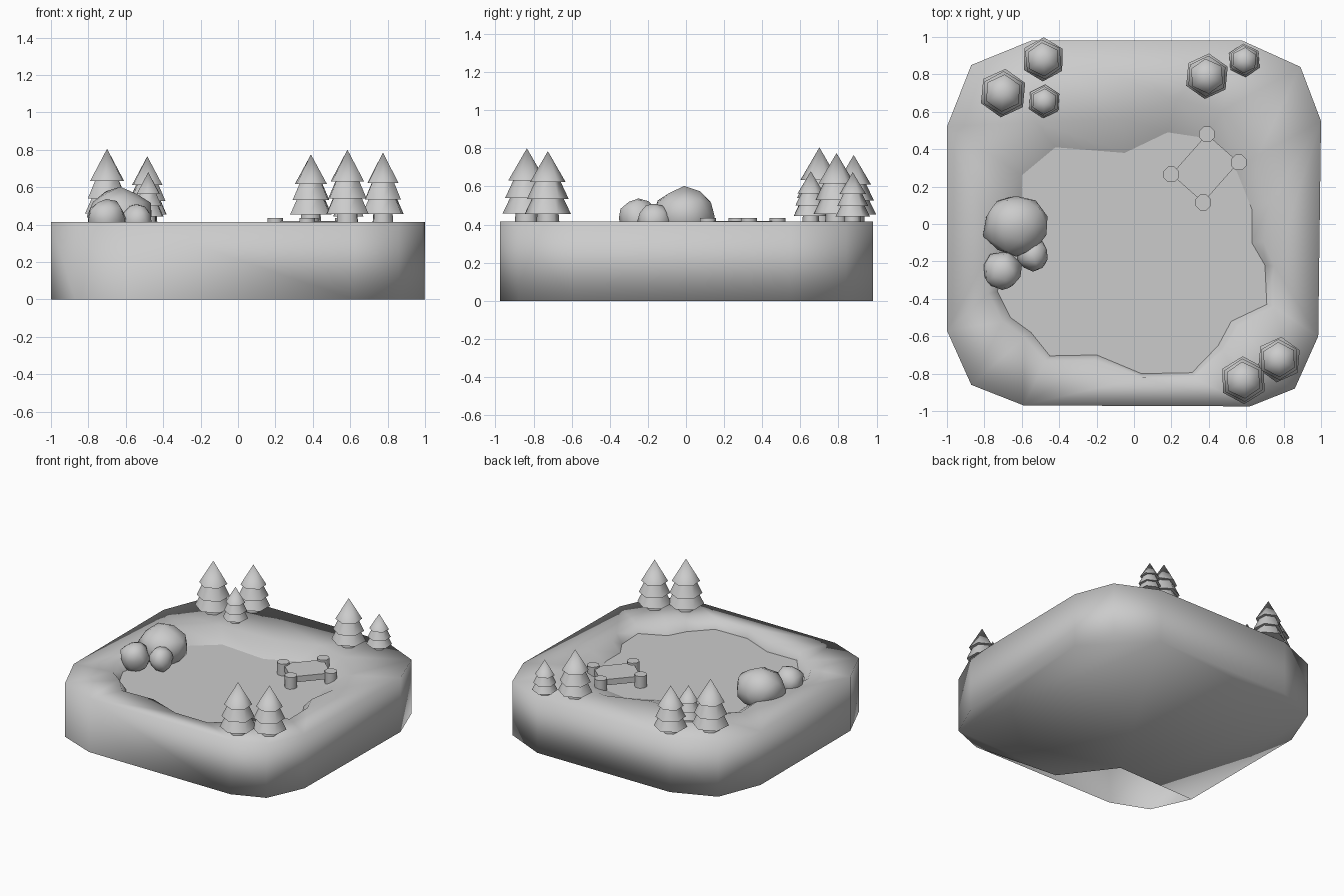
import bpy, bmesh, math, random
from mathutils import Vector

if "Cube" in bpy.data.objects:
    bpy.data.objects.remove(bpy.data.objects["Cube"])

random.seed(4)
GROUND, WATER = 0.415, 0.345


def finish(bm, name, smooth=True, angle=None):
    bmesh.ops.recalc_face_normals(bm, faces=bm.faces)
    me = bpy.data.meshes.new(name)
    bm.to_mesh(me)
    bm.free()
    ob = bpy.data.objects.new(name, me)
    bpy.context.collection.objects.link(ob)
    for p in me.polygons:
        p.use_smooth = smooth
    if angle:
        bpy.ops.object.select_all(action='DESELECT')
        ob.select_set(True)
        bpy.context.view_layer.objects.active = ob
        bpy.ops.object.shade_smooth_by_angle(angle=math.radians(angle))
    return ob


def ring(bm, pts, z):
    return [bm.verts.new((x, y, z)) for x, y in pts]


def skin(bm, a, b):
    n = len(a)
    for i in range(n):
        j = (i + 1) % n
        bm.faces.new((a[i], a[j], b[j], b[i]))


# Outlines of the land block and of the water line
outline = [(-1, .52), (-.87, .85), (-.55, .98), (.58, .98), (.89, .84), (1, .55),
           (.985, -.60), (.86, -.88), (.62, -.975), (-.59, -.97), (-.87, -.86), (-1, -.57)]
shore = [(-.60, .26), (-.42, .41), (-.05, .38), (.18, .49), (.38, .46), (.55, .28),
         (.63, .08), (.63, -.10), (.70, -.22), (.71, -.43), (.52, -.52), (.45, -.65),
         (.31, -.795), (.04, -.80), (-.20, -.70), (-.45, -.705), (-.55, -.58),
         (-.66, -.50), (-.73, -.36), (-.68, -.10), (-.60, .10)]


def bank_top(p):
    # steep bank at the front, gentle slope at the back
    d = (Vector(p) - Vector((0, -.15))).normalized()
    k = .02 + .16 * max(0, d.y) + .03 * abs(d.x)
    return tuple(Vector(p) + d * k)


# Land block with sloped pond bank
bm = bmesh.new()
bottom, top = ring(bm, outline, 0), ring(bm, outline, GROUND)
rim = ring(bm, [bank_top(p) for p in shore], GROUND)
edge = ring(bm, shore, WATER)
skin(bm, bottom, top)
skin(bm, rim, edge)
edges = []
for loop in (top, rim):
    for i, v in enumerate(loop):
        w = loop[(i + 1) % len(loop)]
        edges.append(bm.edges.get((v, w)))
bmesh.ops.triangle_fill(bm, use_beauty=True, edges=edges, normal=(0, 0, 1))
# underside, open at the front left corner
gap = ring(bm, [(-.06, -.92), (-.34, -.55)], 0)
bm.faces.new(bottom[:9] + gap + [bottom[11]])
finish(bm, "land")

# Water surface
bm = bmesh.new()
f = bm.faces.new(ring(bm, shore, WATER))
bmesh.ops.triangulate(bm, faces=[f])
water = finish(bm, "water")
if water.data.polygons[0].normal.z < 0:
    water.data.flip_normals()


# Trees: trunk and three hexagonal tiers
def cone(bm, x, y, z0, z1, r0, r1, turn, n=6):
    def circle(r):
        return [(x + r * math.cos(turn + 2 * math.pi * i / n),
                 y + r * math.sin(turn + 2 * math.pi * i / n)) for i in range(n)]
    a = ring(bm, circle(r0), z0)
    bm.faces.new(a)
    if r1 > 0:
        b = ring(bm, circle(r1), z1)
        skin(bm, a, b)
        bm.faces.new(b)
    else:
        tip = bm.verts.new((x, y, z1))
        for i in range(n):
            bm.faces.new((a[i], a[(i + 1) % n], tip))


def tree(i, x, y, h, r):
    bm = bmesh.new()
    for z0, z1, r0, r1 in ((-.02, .18, .5, .45), (.11, .42, 1, .55),
                           (.32, .64, .9, .45), (.56, 1, .77, 0)):
        turn = math.pi / 2 + random.uniform(-.12, .12)
        cone(bm, x, y, GROUND + z0 * h, GROUND + z1 * h, r0 * r, r1 * r, turn)
    finish(bm, f"tree_{i}", angle=65)


for i, t in enumerate([(-.70, .70, .39, .13), (-.485, .88, .35, .118), (-.48, .655, .265, .09),
                       (.39, .79, .36, .122), (.59, .875, .26, .09),
                       (.585, -.835, .385, .128), (.775, -.725, .37, .122)]):
    tree(i, *t)

# Boulders
for i, (c, s) in enumerate([((-.63, -.01, .445), (.175, .165, .15)),
                            ((-.705, -.25, .43), (.105, .105, .11)),
                            ((-.54, -.165, .42), (.085, .085, .09))]):
    bm = bmesh.new()
    bmesh.ops.create_icosphere(bm, subdivisions=2, radius=1)
    for v in bm.verts:
        k = random.uniform(.93, 1.07)
        v.co = Vector(c) + Vector([v.co[a] * s[a] * k for a in range(3)])
    finish(bm, f"boulder_{i}")

# Dock: deck slab and four octagonal posts
corners = [(.39, .48), (.56, .33), (.37, .115), (.20, .265)]
bm = bmesh.new()
lo, hi = ring(bm, corners, .375), ring(bm, corners, .42)
skin(bm, lo, hi)
bm.faces.new(lo)
bm.faces.new(hi)
finish(bm, "dock_deck", smooth=False)
for i, (x, y) in enumerate(corners):
    bm = bmesh.new()
    cone(bm, x, y, .32, .435, .045, .045, math.pi / 8, 8)
    finish(bm, f"dock_post_{i}", angle=50)
